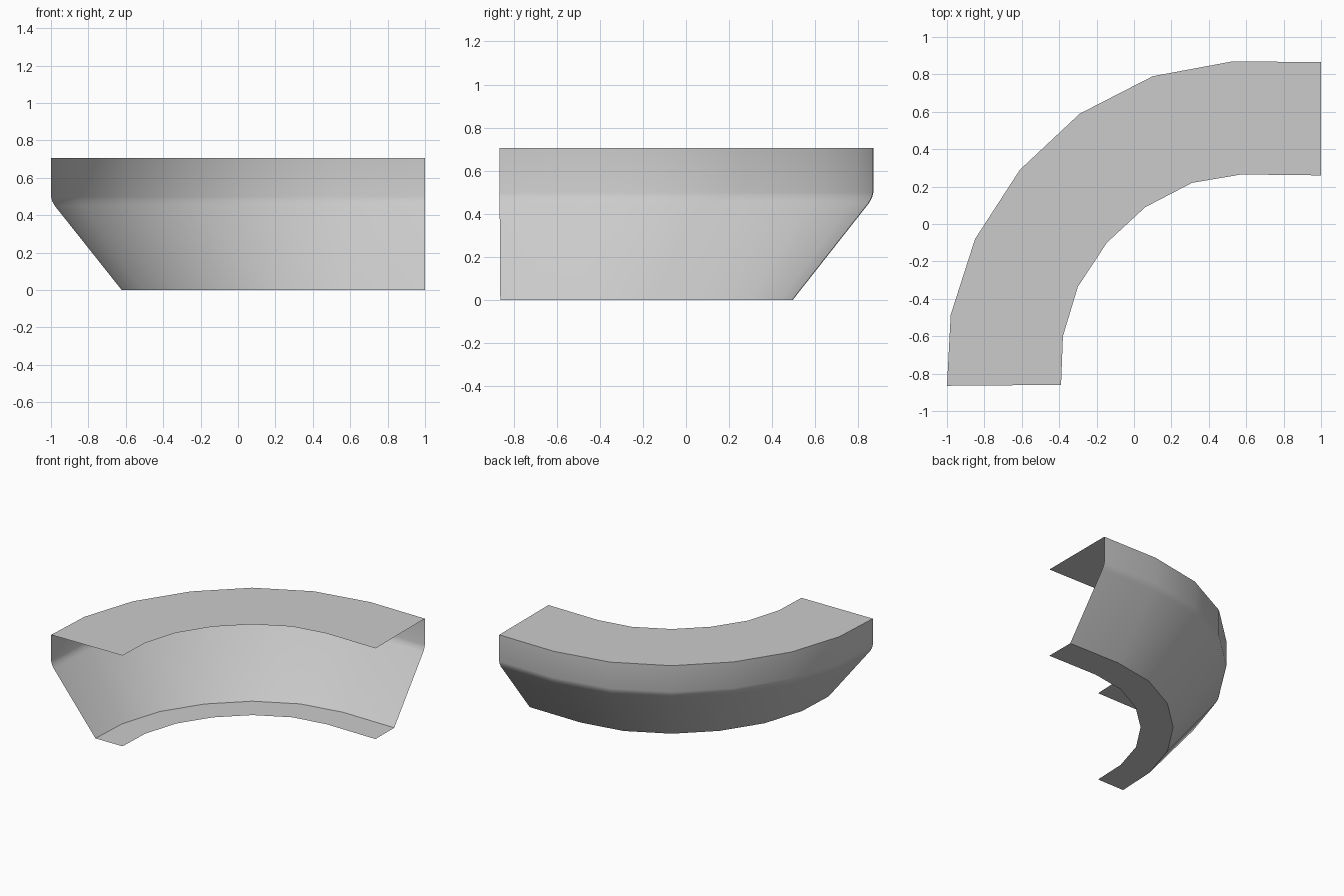
import bpy
import bmesh
from mathutils import Vector

cube = bpy.data.objects.get("Cube")
if cube:
    bpy.data.objects.remove(cube, do_unlink=True)

# Plan outlines of the curved trough, from the front end round to the side end
outer_path = [(-1, -.865), (-.98, -.485), (-.85, -.08), (-.61, .29),
              (-.29, .59), (.1, .79), (.53, .87), (1, .865)]
inner_path = [(-.39, -.86), (-.38, -.6), (-.3, -.335), (-.145, -.1),
              (.06, .09), (.31, .22), (.575, .265), (1, .26)]

# Cross-section: fraction from outer to inner edge, and height
# (top flange, upright wall, rounded bend, sloping wall, bottom flange)
section = [(1, .705), (0, .705), (0, .5), (.01, .476), (.034, .45),
           (.62, 0), (1, 0)]


def section_ring(bm, outer, inner):
    ring = []
    for across, height in section:
        point = Vector(outer).lerp(Vector(inner), across)
        ring.append(bm.verts.new((point.x, point.y, height)))
    return ring


# Sweep the section along the curve as an open sheet, normals outward
bm = bmesh.new()
rings = [section_ring(bm, o, i) for o, i in zip(outer_path, inner_path)]
for a, b in zip(rings, rings[1:]):
    for k in range(len(section) - 1):
        bm.faces.new((a[k], b[k], b[k + 1], a[k + 1]))

mesh = bpy.data.meshes.new("curved_trough")
bm.to_mesh(mesh)
bm.free()
trough = bpy.data.objects.new("curved_trough", mesh)
bpy.context.collection.objects.link(trough)

# Plain grey finish
grey = bpy.data.materials.new("light_grey")
grey.use_nodes = True
colour = (.6, .6, .6, 1)
grey.diffuse_color = colour
grey.node_tree.nodes["Principled BSDF"].inputs["Base Color"].default_value = colour
mesh.materials.append(grey)

# Smooth along the curve, crisp at the flanges
bpy.ops.object.select_all(action='DESELECT')
trough.select_set(True)
bpy.context.view_layer.objects.active = trough
bpy.ops.object.shade_smooth_by_angle(angle=.6)
